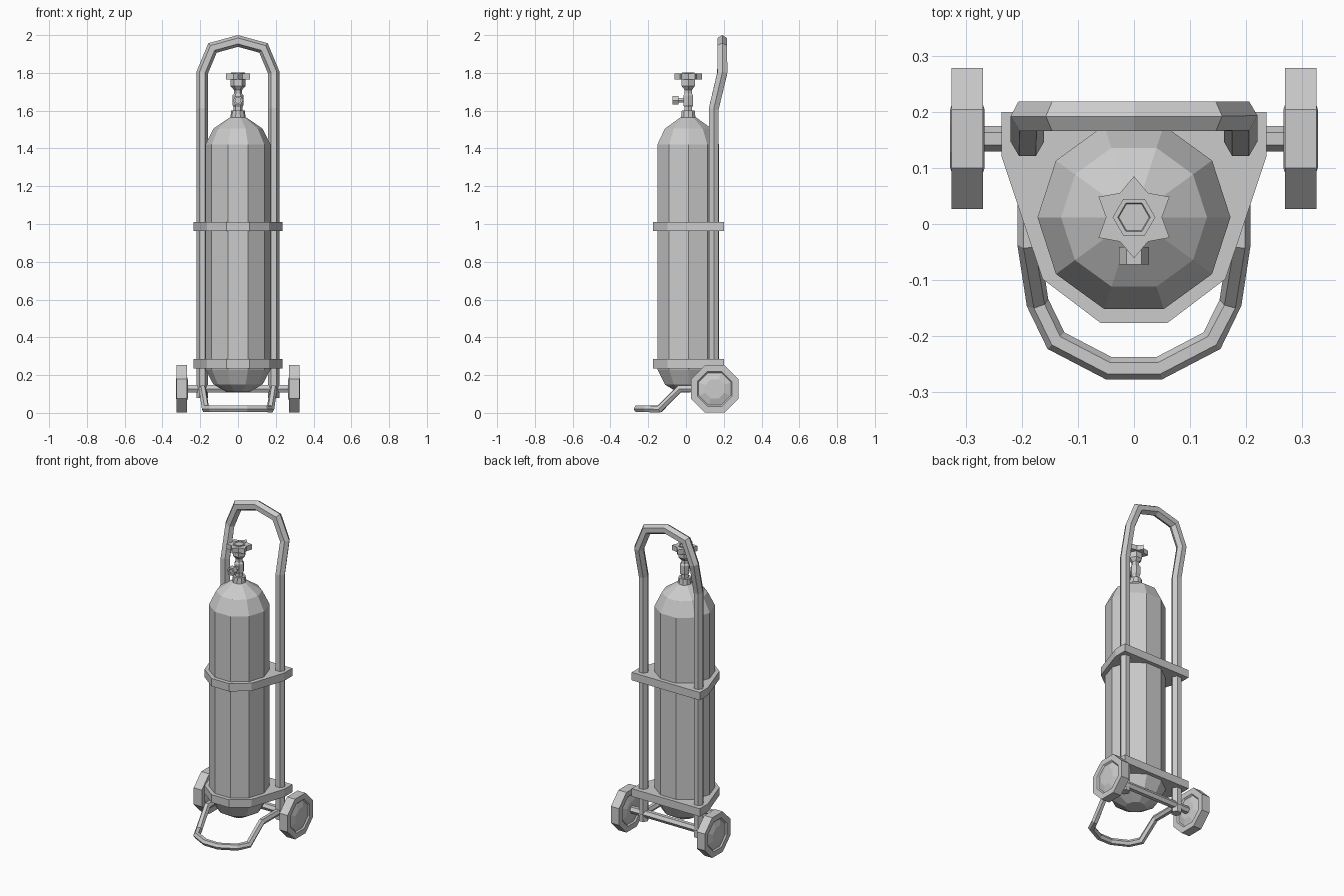
import bpy, math
from mathutils import Vector, Matrix

if "Cube" in bpy.data.objects:
    bpy.data.objects.remove(bpy.data.objects["Cube"])

GREY = (0.6, 0.6, 0.6, 1)
mat = bpy.data.materials.new("plain grey")
mat.use_nodes = True
mat.diffuse_color = GREY
mat.node_tree.nodes["Principled BSDF"].inputs["Base Color"].default_value = GREY

CY = 0.012          # cylinder centre line in y
AXLE = Vector((0, 0.152, 0.127))


def add(name, verts, faces, matrix=Matrix()):
    mesh = bpy.data.meshes.new(name)
    mesh.from_pydata([matrix @ Vector(v) for v in verts], [], faces)
    mesh.materials.append(mat)
    obj = bpy.data.objects.new(name, mesh)
    bpy.context.collection.objects.link(obj)
    return obj


def skin(name, rings, matrix=Matrix()):
    """Join equal rings of points into a capped solid."""
    n = len(rings[0])
    verts = [p for r in rings for p in r]
    faces = [(k * n + i, k * n + (i + 1) % n, (k + 1) * n + (i + 1) % n, (k + 1) * n + i)
             for k in range(len(rings) - 1) for i in range(n)]
    last = len(verts) - n
    faces += [tuple(reversed(range(n))), tuple(range(last, last + n))]
    return add(name, verts, faces, matrix)


def circle(radius, z, sides, start=0.0):
    return [Vector((radius * math.cos(start + math.tau * i / sides),
                    radius * math.sin(start + math.tau * i / sides), z)) for i in range(sides)]


def lathe(name, profile, sides, matrix, start=0.0):
    return skin(name, [circle(r, z, sides, start) for r, z in profile], matrix)


def tube(name, path, radius, ref):
    """Sweep a mitred hexagon along a path."""
    pts, ref = [Vector(p) for p in path], Vector(ref)
    rings = []
    for i, p in enumerate(pts):
        t_in = (p - pts[max(i - 1, 0)]).normalized() if i else (pts[1] - p).normalized()
        t_out = (pts[i + 1] - p).normalized() if i < len(pts) - 1 else t_in
        cut = t_in + t_out
        n = t_in.cross(ref).normalized()
        b = t_in.cross(n)
        ring = []
        for c in circle(radius, 0, 6):
            off = n * c.x + b * c.y
            ring.append(p + off - t_in * (off.dot(cut) / t_in.dot(cut)))
        rings.append(ring)
    return skin(name, rings)


def mirrored(half):
    """Complete a path that starts on the right and ends at or near the middle."""
    return half + [(-x, y, z) for x, y, z in reversed(half) if x]


centre = Matrix.Translation((0, CY, 0))

# Gas cylinder
lathe("gas_cylinder", [(0.06, 0.11), (0.13, 0.15), (0.172, 0.23), (0.172, 1.42),
                       (0.13, 1.505), (0.05, 1.56), (0.04, 1.565), (0.036, 1.60)], 10, centre)

# Valve: stem, body and bonnet
lathe("valve_stem", [(0.024, 1.59), (0.024, 1.62), (0.03, 1.63), (0.03, 1.68),
                     (0.022, 1.69), (0.022, 1.71), (0.04, 1.73), (0.04, 1.77)], 6, centre)

# Valve outlet pointing forward
forward = Matrix.Translation((0, CY, 1.655)) @ Matrix.Rotation(math.pi / 2, 4, "X")
lathe("valve_outlet", [(0.015, 0), (0.015, 0.053), (0.027, 0.053), (0.027, 0.084),
                       (0.016, 0.084), (0.016, 0.074)], 6, forward)

# Star-shaped hand wheel with a recessed hexagonal hub
star = []
for z in (1.765, 1.796):
    star.append([Vector((r * math.cos(a), r * math.sin(a), z)) for i in range(12)
                 for r, a in [((0.05, 0.073)[i % 2], math.pi * i / 6)]])
skin("hand_wheel", star, centre)
lathe("hand_wheel_hub", [(0.038, 1.76), (0.038, 1.801), (0.029, 1.801), (0.027, 1.797)], 6, centre)

# Handle frame: two uprights joined by an arch
tube("handle_frame", mirrored([(0.19, 0.147, 0.08), (0.19, 0.147, 1.61), (0.19, 0.192, 1.8),
                               (0.135, 0.192, 1.932), (0, 0.192, 1.969)]), 0.03, (0, 1, 0))

# Foot loop on the ground
tube("foot_loop", mirrored([(0.188, 0.147, 0.127), (0.188, -0.035, 0.127), (0.172, -0.14, 0.021),
                            (0.139, -0.208, 0.021), (0.045, -0.257, 0.021)]), 0.02, (0, 0, 1))

# Clamping plates around the cylinder
half = [(0.06, -0.176), (0.163, -0.098), (0.236, 0.12), (0.236, 0.2)]
outline = half + [(-x, y) for x, y in reversed(half)]
for name, low, high in (("lower_clamp", 0.235, 0.284), ("upper_clamp", 0.962, 1.011)):
    skin(name, [[Vector((x, y, z)) for x, y in outline] for z in (low, high)])

# Axle and wheels
tube("axle", [AXLE + Vector((x, 0, 0)) for x in (-0.28, 0.28)], 0.023, (0, 0, 1))
side = [(0.055, 0.031), (0.092, 0.02), (0.1, 0.028), (0.136, 0.028)]
wheel = [(r, -z) for r, z in side] + list(reversed(side))
for name, x in (("left_wheel", 0.297), ("right_wheel", -0.297)):
    place = Matrix.Translation(AXLE + Vector((x, 0, 0))) @ Matrix.Rotation(math.pi / 2, 4, "Y")
    lathe(name, wheel, 8, place, math.pi / 8)
